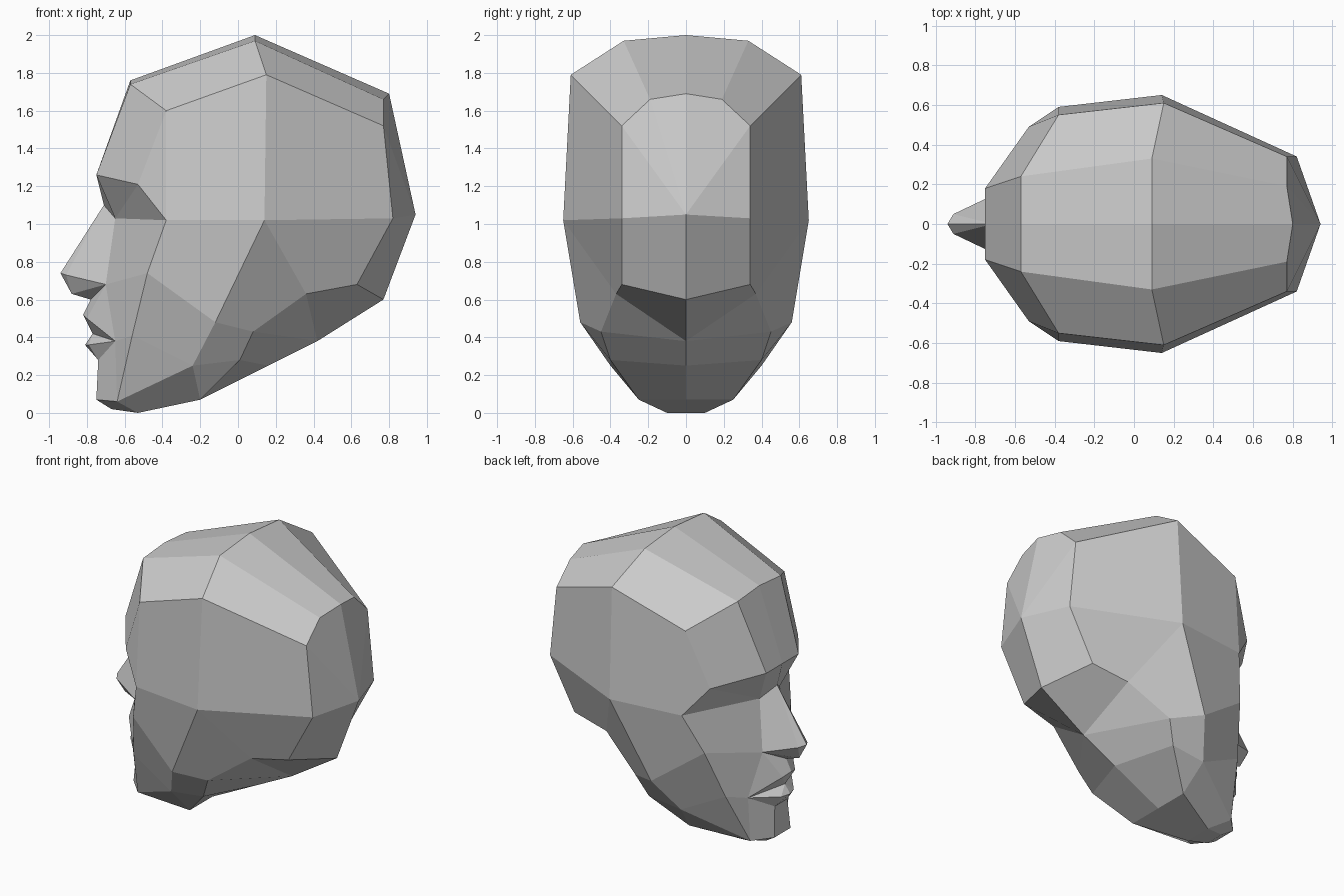
import bpy
import bmesh
from mathutils import Vector

cube = bpy.data.objects.get("Cube")
if cube:
    bpy.data.objects.remove(cube, do_unlink=True)

# One plain grey for the whole head
grey = bpy.data.materials.new("plain_grey")
grey.use_nodes = True
grey.diffuse_color = (0.6, 0.6, 0.6, 1)
shader = next(n for n in grey.node_tree.nodes if n.type == 'BSDF_PRINCIPLED')
shader.inputs["Base Color"].default_value = grey.diffuse_color

bm = bmesh.new()
shared = {}


def vertex(point):
    """Return the welded vertex at this point."""
    if point not in shared:
        shared[point] = bm.verts.new(Vector(point))
    return shared[point]


def strip(first, second):
    """Join two lines of points; repeated points collapse quads to triangles."""
    for i in range(len(first) - 1):
        ring = [first[i], first[i + 1], second[i + 1], second[i]]
        ring = list(dict.fromkeys(ring))
        if len(ring) > 2:
            bm.faces.new([vertex(p) for p in ring])


def loft(*lines):
    """Join each line of points to the next one."""
    for first, second in zip(lines, lines[1:]):
        strip(first, second)


# Landmarks on one half of the head, the other half is mirrored
temple = (-.38, .59, 1.02)
ear = (.14, .65, 1.02)
rear_side = (.82, .34, 1.03)
occiput = (.94, 0, 1.05)

# Skull: arches from the midline down to the side
forehead = [(-.57, 0, 1.76), (-.57, .24, 1.74), (-.38, .55, 1.6), temple]
crown = [(.09, 0, 2), (.09, .33, 1.97), (.15, .61, 1.79), ear]
rear = [(.8, 0, 1.69), (.77, .19, 1.66), (.77, .34, 1.52), rear_side]
brow = [(-.75, 0, 1.26), (-.75, .18, 1.26), (-.53, .49, 1.21), temple]
loft(brow, forehead, crown, rear, [occiput] * len(rear))

# Eye sockets
bridge = (-.71, 0, 1.1)
eye = (-.65, .11, 1.03)
strip(brow, [bridge, eye, eye, temple])

# Nose
nostril = (-.7, .15, .68)
nose_tip = [(-.94, 0, .74), (-.91, .05, .73), nostril]
nose_under = (-.88, 0, .63)
nose_base = (-.78, 0, .6)
loft([bridge, bridge, eye], nose_tip,
     [nose_under, nose_under, nostril], [nose_base, nose_base, nostril])

# Lips and chin
mouth_corner = (-.65, .24, .38)
mouth = (-.77, 0, .42)
upper_lip = [(-.82, 0, .52), (-.8, .07, .5), mouth_corner]
lower_lip = [(-.81, 0, .36), (-.79, .07, .36), mouth_corner]
dimple = [(-.74, 0, .28), (-.74, .07, .28), mouth_corner]
chin_side = (-.64, .2, .06)
chin = [(-.75, 0, .07), (-.75, .09, .07), chin_side]
loft([nose_base, nostril, nostril], upper_lip, [mouth, mouth, mouth_corner],
     lower_lip, dimple, chin)
bm.faces.new([vertex(p) for p in (nostril, mouth_corner, upper_lip[1])]) \
    if not bm.faces.get([vertex(p) for p in (nostril, mouth_corner, upper_lip[1])]) else None

# Cheeks
cheek = (-.48, .48, .74)
jowl = (-.56, .36, .41)
loft([eye, temple], [nostril, cheek], [mouth_corner, jowl], [chin_side, jowl])

# Jaw
chin_low = (-.53, .1, 0)
jaw = (-.12, .56, .48)
jaw_corner = (-.24, .4, .25)
jaw_under = (-.2, .25, .07)
strip([temple, cheek, jowl, chin_side, chin_low],
      [ear, jaw, jaw_corner, jaw_corner, jaw_under])
throat = (-.2, 0, .07)
loft(chin, [(-.67, 0, .02), (-.67, .07, .02), chin_low],
     [(-.53, 0, 0), chin_low, chin_low], [throat, jaw_under, jaw_under])

# Back of the jaw and the nape
mastoid = (.63, .34, .68)
neck_top = (.36, .37, .63)
neck_side = (.08, .45, .43)
neck_low = (.01, .4, .28)
skull_base = (.77, 0, .6)
nape = (.42, 0, .38)
strip([ear, jaw, jaw_corner, jaw_under],
      [neck_top, neck_side, neck_low, neck_low])
loft([occiput, rear_side], [skull_base, mastoid])
strip([rear_side, ear], [mastoid, neck_top])

# Underside
strip([mastoid, neck_top, neck_side, neck_low, jaw_under],
      [skull_base, nape, nape, (.16, 0, .25), throat])

# Mirror the half and weld it along the midline
half = bm.verts[:] + bm.edges[:] + bm.faces[:]
bmesh.ops.mirror(bm, geom=half, axis='Y', merge_dist=0.001)
bmesh.ops.remove_doubles(bm, verts=bm.verts[:], dist=0.001)
bmesh.ops.recalc_face_normals(bm, faces=bm.faces[:])

mesh = bpy.data.meshes.new("head")
bm.to_mesh(mesh)
bm.free()
mesh.materials.append(grey)
head = bpy.data.objects.new("head", mesh)
bpy.context.scene.collection.objects.link(head)
